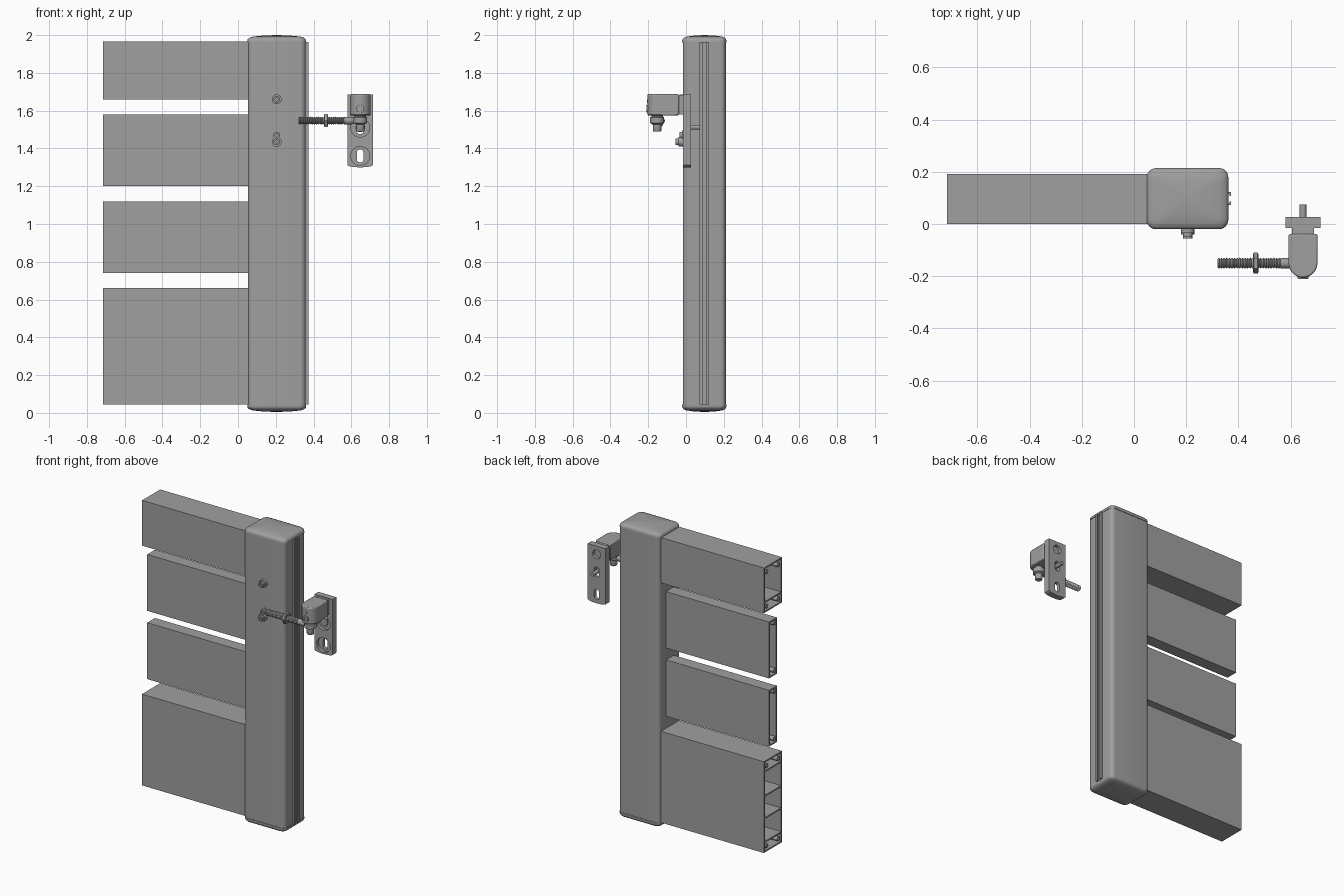
import bpy, bmesh, math
from mathutils import Vector, Matrix

if "Cube" in bpy.data.objects:
    bpy.data.objects.remove(bpy.data.objects["Cube"])

grey = bpy.data.materials.new("aluminium grey")
grey.use_nodes = True
COLOR = (0.35, 0.35, 0.35, 1)
grey.diffuse_color = COLOR
grey.node_tree.nodes["Principled BSDF"].inputs["Base Color"].default_value = COLOR


def finish(bm, name, smooth=True):
    bmesh.ops.recalc_face_normals(bm, faces=bm.faces)
    mesh = bpy.data.meshes.new(name)
    bm.to_mesh(mesh)
    bm.free()
    ob = bpy.data.objects.new(name, mesh)
    bpy.context.collection.objects.link(ob)
    mesh.materials.append(grey)
    if smooth:
        bpy.ops.object.select_all(action="DESELECT")
        ob.select_set(True)
        bpy.context.view_layer.objects.active = ob
        bpy.ops.object.shade_smooth_by_angle(angle=math.radians(35))
    return ob


def add_box(bm, x, y, z):
    lo, hi = Vector((x[0], y[0], z[0])), Vector((x[1], y[1], z[1]))
    m = Matrix.Translation((lo + hi) / 2) @ Matrix.Diagonal((*(hi - lo), 1))
    bmesh.ops.create_cube(bm, size=1, matrix=m)


def add_rod(bm, start, axis, profile, n=24):
    """Turned solid: profile is (distance, radius) pairs along the axis."""
    q = Vector(axis).to_track_quat("Z", "Y")
    rings = []
    for d, r in profile:
        rings.append([bm.verts.new(Vector(start) + q @ Vector(
            (r * math.cos(math.tau * i / n), r * math.sin(math.tau * i / n), d)))
            for i in range(n)])
    loft(bm, rings)


def loft(bm, rings):
    n = len(rings[0])
    for a, b in zip(rings, rings[1:]):
        for i in range(n):
            bm.faces.new((a[i], a[(i + 1) % n], b[(i + 1) % n], b[i]))
    bm.faces.new(rings[0][::-1])
    bm.faces.new(rings[-1])


def prism(bm, outline, place, depth):
    """Extrude a 2D outline; place maps (u, v, d) to a point."""
    loft(bm, [[bm.verts.new(place(u, v, d)) for u, v in outline] for d in depth])


def rounded_rect(hx, hy, r, steps=6):
    pts = []
    for k, (sx, sy) in enumerate(((1, 1), (-1, 1), (-1, -1), (1, -1))):
        for i in range(steps + 1):
            a = math.pi / 2 * (k + i / steps)
            pts.append((sx * (hx - r) + r * math.cos(a), sy * (hy - r) + r * math.sin(a)))
    return pts


def cut(ob, cutter):
    mod = ob.modifiers.new("cut", "BOOLEAN")
    mod.operation, mod.solver, mod.object = "DIFFERENCE", "EXACT", cutter
    cutter.hide_render = True
    cutter.hide_viewport = False
    bpy.context.view_layer.objects.active = ob
    bpy.ops.object.modifier_apply(modifier=mod.name)
    bpy.data.objects.remove(cutter)


# Hollow slats with inner webs and screw channels
X0, X1, WALL = -0.715, 0.06, 0.01


def slat(name, y, z, webs, bosses):
    bm = bmesh.new()
    x = (X0, X1)
    for a in (y[0], y[1] - WALL):
        add_box(bm, x, (a, a + WALL), z)
    inner = (y[0] + WALL, y[1] - WALL)
    for h in [z[0], z[1] - WALL] + webs:
        add_box(bm, x, inner, (h, h + WALL))
    for by, bz in bosses:
        add_rod(bm, (X0 + 0.002, by, bz), (1, 0, 0), [(0, 0.015), (X1 - X0, 0.015)], 12)
    finish(bm, name)


rail_y, board_y = (0.0, 0.192), (0.055, 0.137)
for name, z, webs in (("bottom_rail", (0.045, 0.66), [0.11, 0.27, 0.42, 0.585]),
                      ("top_rail", (1.66, 1.965), [1.725])):
    bosses = [(by, bz) for by in (0.035, 0.157) for bz in (z[0] + 0.035, z[1] - 0.04)]
    slat(name, rail_y, z, webs, bosses)
for name, z in (("lower_board", (0.74, 1.12)), ("upper_board", (1.20, 1.58))):
    slat(name, board_y, z, [], [(0.075, z[0] + 0.03), (0.075, z[1] - 0.03)])

# Post with rounded corners and a slot strip on its outer side
PX, PY, HX, HY = 0.205, 0.097, 0.153, 0.114
bm = bmesh.new()
prism(bm, rounded_rect(HX, HY, 0.028),
      lambda u, v, d: (PX + u, PY + v, d), (0.045, 1.96))
post = finish(bm, "post")
bm = bmesh.new()
add_box(bm, (0.335, 0.4), (0.082, 0.112), (0, 2))
cut(post, finish(bm, "slot_cutter", False))
bm = bmesh.new()
for s in (-1, 1):
    edge = PY + s * 0.025
    add_box(bm, (0.35, 0.372), sorted((edge, edge - s * 0.007)), (0.045, 1.963))
    add_box(bm, (0.365, 0.372), sorted((edge, edge - s * 0.015)), (0.045, 1.963))
finish(bm, "slot_lips")

# Pillow-shaped post caps
for name, base, s in (("top_cap", 1.96, 1), ("bottom_cap", 0.045, -1)):
    bm = bmesh.new()
    rings = []
    for scale, h in ((1, 0), (1, 0.01), (0.985, 0.018), (0.93, 0.026),
                     (0.8, 0.032), (0.5, 0.037), (0.05, 0.04)):
        rings.append([bm.verts.new((PX + u * scale, PY + v * scale, base + s * h))
                      for u, v in rounded_rect(HX + 0.003, HY + 0.003, 0.035)])
    loft(bm, rings)
    finish(bm, name)

# Screws on the front of the post
for name, z, length in (("upper_screw", 1.66, 0.035), ("middle_screw", 1.47, 0.02),
                        ("lower_screw", 1.435, 0.04)):
    bm = bmesh.new()
    add_rod(bm, (PX, -0.01, z), (0, -1, 0),
            [(0, 0.026), (length - 0.01, 0.026), (length - 0.01, 0.018),
             (length + 0.005, 0.018), (length + 0.005, 0.009), (length - 0.005, 0.009)])
    finish(bm, name)

# Hinge plate with curved foot, counterbored slots and a round hole
HXC, HZ = 0.647, 1.547
foot = [(0.067 * math.cos(t), 1.312 - 0.012 * math.sin(t))
        for t in (math.pi * (1 - i / 12) for i in range(13))]
bm = bmesh.new()
prism(bm, [(-0.067, 1.685)] + foot + [(0.067, 1.685)],
      lambda u, v, d: (HXC + u, d, v), (-0.015, 0.027))
plate = finish(bm, "hinge_plate")
for z in (1.36, 1.51):
    bm = bmesh.new()
    add_rod(bm, (HXC, -0.03, z), (0, 1, 0), [(0, 0.05), (0.035, 0.05)], 32)
    cut(plate, finish(bm, "counterbore_cutter", False))
    bm = bmesh.new()
    prism(bm, rounded_rect(0.018, 0.034, 0.0175),
          lambda u, v, d: (HXC + u, d, z + v), (-0.05, 0.05))
    cut(plate, finish(bm, "slot_cutter", False))
bm = bmesh.new()
add_rod(bm, (HXC, 0.005, 1.63), (0, 1, 0), [(0, 0.03), (0.05, 0.03)])
cut(plate, finish(bm, "hole_cutter", False))
bm = bmesh.new()
add_rod(bm, (HXC, -0.01, 1.512), (0, 1, 0),
        [(0, 0.026), (0.008, 0.026), (0.008, 0.013), (0.085, 0.013)], 16)
finish(bm, "plate_bolt")

# Hinge body: rounded nose, neck block and set screws
bm = bmesh.new()
nose = [(0.055 * math.cos(t), -0.15 - 0.055 * math.sin(t))
        for t in (math.pi * i / 20 for i in range(21))]
prism(bm, nose + [(-0.055, -0.038), (0.055, -0.038)],
      lambda u, v, d: (HXC + u, v, d), (1.575, 1.687))
body = finish(bm, "hinge_body")
bevel = body.modifiers.new("soft_edges", "BEVEL")
bevel.width, bevel.segments, bevel.angle_limit = 0.006, 2, math.radians(40)
bm = bmesh.new()
add_box(bm, (0.605, 0.69), (-0.045, -0.01), (1.58, 1.68))
finish(bm, "hinge_neck")
bm = bmesh.new()
add_rod(bm, (HXC, -0.19, 1.61), (0, -1, 0), [(0, 0.022), (0.02, 0.02), (0.02, 0.01), (0.01, 0.01)], 16)
add_rod(bm, (HXC, -0.19, 1.65), (0, -1, 0), [(0, 0.012), (0.017, 0.01)], 16)
finish(bm, "set_screws")

# Pivot pin and eye under the body
bm = bmesh.new()
add_rod(bm, (HXC, -0.153, 1.58), (0, 0, -1),
        [(0, 0.03), (0.012, 0.03), (0.015, 0.037), (0.045, 0.037), (0.052, 0.023),
         (0.085, 0.023), (0.09, 0.02)])
finish(bm, "pivot_eye")

# Threaded rod with lock nut
bm = bmesh.new()
thread = []
for i in range(24):
    d = 0.32 + 0.01 * i
    thread += [(d, 0.016), (d + 0.005, 0.021)]
thread += [(0.56, 0.016), (0.56, 0.02), (0.6, 0.02), (0.61, 0.016), (0.64, 0.016)]
add_rod(bm, (0, -0.15, HZ), (1, 0, 0), thread, 20)
finish(bm, "threaded_rod")
bm = bmesh.new()
add_rod(bm, (0.455, -0.15, HZ), (1, 0, 0),
        [(0, 0.034), (0.004, 0.04), (0.018, 0.04), (0.022, 0.034)], 6)
finish(bm, "lock_nut", False)
